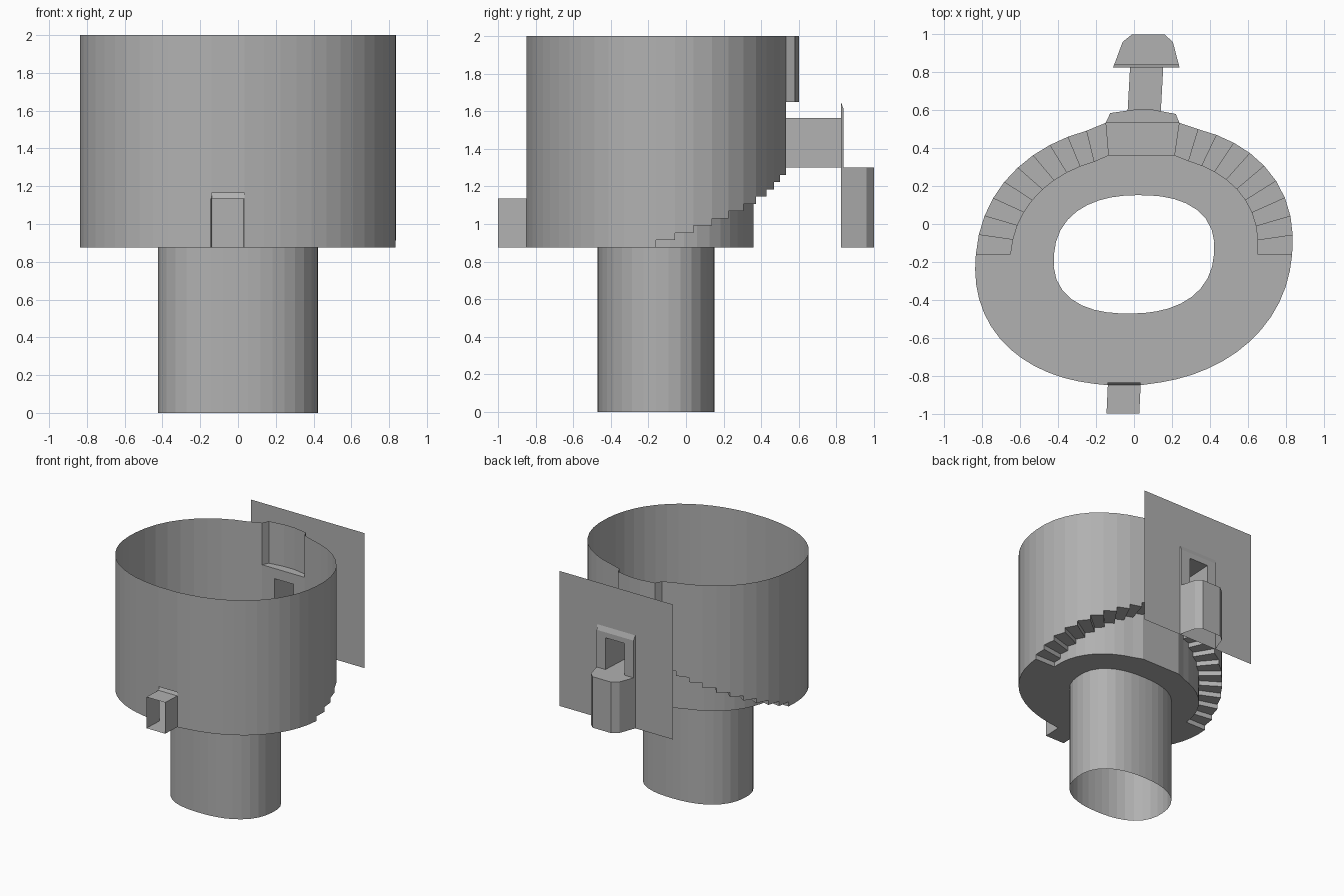
import bpy, bmesh
from math import pi, cos, sin, copysign

if "Cube" in bpy.data.objects:
    bpy.data.objects.remove(bpy.data.objects["Cube"])

CY, FLOOR, LAND, TOP = -0.16, 0.875, 1.3, 2.0
STEPS, SKEW = 10, 0.09

grey = bpy.data.materials.new("dark_grey")
grey.diffuse_color = (0.44, 0.44, 0.44, 1)
grey.use_nodes = True
grey.node_tree.nodes["Principled BSDF"].inputs["Base Color"].default_value = grey.diffuse_color


def add(name, bm):
    me = bpy.data.meshes.new(name)
    bm.to_mesh(me)
    bm.free()
    me.materials.append(grey)
    bpy.context.collection.objects.link(bpy.data.objects.new(name, me))


def make(name, polys):
    """Mesh object from a list of polygons (each a list of xyz points)."""
    bm = bmesh.new()
    for p in polys:
        bm.faces.new([bm.verts.new(v) for v in p])
    bmesh.ops.remove_doubles(bm, verts=bm.verts, dist=1e-4)
    bmesh.ops.recalc_face_normals(bm, faces=bm.faces)
    add(name, bm)


def oval(a, b, n, t):
    """Point on a rounded oval whose plan is slightly skewed."""
    c, s = cos(t), sin(t)
    x = copysign(a * abs(c) ** (2 / n), c)
    y = copysign(b * abs(s) ** (2 / n), s)
    return (x + SKEW * y, CY + y)


def arc(a, b, n, t0, t1, segs, end=None):
    """Oval arc resampled to even lengths, stopping at |x| = end if given."""
    pts = [oval(a, b, n, t0 + (t1 - t0) * i / 2000) for i in range(2001)]
    if end is not None:
        pts = [p for p in pts if p[0] * copysign(1, pts[0][0]) >= end]
    d = [0]
    for p, q in zip(pts, pts[1:]):
        d.append(d[-1] + ((p[0] - q[0]) ** 2 + (p[1] - q[1]) ** 2) ** 0.5)
    out, j = [], 0
    for i in range(segs + 1):
        while j < len(d) - 1 and d[j] < d[-1] * i / segs - 1e-9:
            j += 1
        out.append(pts[j])
    return out


def wall(p, q, z0, z1):
    return [(*p, z0), (*q, z0), (*q, z1), (*p, z1)]


def walls(path, z0, z1):
    return [wall(p, q, z0, z1) for p, q in zip(path, path[1:])]


def flat(path, z):
    return [(*p, z) for p in path]


def rect(x0, x1, y, z0, z1):
    return [(x0, y, z0), (x0, y, z1), (x1, y, z1), (x1, y, z0)]


def ring(r, s, closed=True):
    """Faces joining two rectangles; open rings skip the bottom side."""
    return [[r[i], r[(i + 1) % 4], s[(i + 1) % 4], s[i]] for i in range(4 if closed else 3)]


# Plan outlines
A, B, N = 0.834, 0.69, 2.17
outer_l = arc(A, B, N, pi, pi / 2, STEPS, 0.15)
outer_r = arc(A, B, N, 0, pi / 2, STEPS, 0.24)
outer_l[-1], outer_r[-1] = (-0.15, 0.533), (0.24, 0.533)
inner_l = arc(0.65, 0.52, N, pi, pi / 2, STEPS, 0.135)
inner_r = arc(0.65, 0.52, N, 0, pi / 2, STEPS, 0.215)
inner_l[-1], inner_r[-1] = (-0.135, 0.36), (0.215, 0.36)
front_l = arc(A, B, N, pi, 1.5 * pi, 14, 0.14)
front_r = arc(A, B, N, 2 * pi, 1.5 * pi, 14, -0.035)
while front_r[-1][0] < 0.1:
    front_r.pop()
front_r.append((0.035, -0.85))
front_l[-1] = (-0.14, -0.85)

# Drum wall, stepped along its back lower edge, and the stairs
drum = walls(front_l, FLOOR, TOP) + walls(front_r, FLOOR, TOP)
drum.append(wall(front_l[-1], front_r[-1], 1.165, TOP))
stairs, core = [], []
rise = (LAND - FLOOR) / (STEPS + 1)
for o, n in ((outer_l, inner_l), (outer_r, inner_r)):
    for i in range(STEPS):
        z = FLOOR + rise * (i + 1)
        drum.append(wall(o[i], o[i + 1], z, TOP))
        core.append(wall(n[i], n[i + 1], FLOOR, z))
        stairs.append(flat([o[i], o[i + 1], n[i + 1], n[i]], z))
        stairs.append(wall(o[i], n[i], z - rise, z))
    stairs.append(wall(o[-1], n[-1], LAND - rise, LAND))
stairs.append(flat([outer_l[-1], outer_r[-1], inner_r[-1], inner_l[-1]], LAND))
core.append(wall(inner_l[-1], inner_r[-1], FLOOR, LAND))
# Wall above the landing with the passage opening
near = rect(-0.037, 0.138, 0.533, LAND, 1.565)
drum += ring(rect(-0.15, 0.24, 0.533, LAND, 1.65), near, False)
# The upper part of that wall opens into the niche, so nothing is added there
make("drum_wall", drum)
make("stairs", stairs)
make("stair_inner_wall", core)

# Lower tube, open at both ends
tube = arc(0.422, 0.312, 2.35, 0, 2 * pi, 36)
make("lower_tube", walls(tube, 0, FLOOR))

# Drum floor with the tube hole
bm = bmesh.new()
outline = front_l + front_r[::-1] + inner_r + inner_l[::-1]
for loop in (outline, tube[:-1]):
    vs = [bm.verts.new((*p, FLOOR)) for p in loop]
    for i, v in enumerate(vs):
        bm.edges.new((v, vs[(i + 1) % len(vs)]))
bmesh.ops.triangle_fill(bm, use_beauty=True, edges=bm.edges[:], normal=(0, 0, 1))
bmesh.ops.remove_doubles(bm, verts=bm.verts, dist=1e-4)
add("drum_floor", bm)

# Niche at the back rim
niche = [(-0.15, 0.533), (-0.125, 0.585), (0, 0.603), (0.1, 0.603), (0.22, 0.58), (0.24, 0.533)]
make("niche", walls(niche, 1.65, TOP) + [flat(niche, 1.65)])

# Passage from the landing to the back panel
door = rect(-0.02, 0.155, 0.84, LAND, 1.565)
make("back_passage", ring(near, door))

# Back panel and door surround with a sloped lintel
surround = rect(-0.11, 0.24, 0.825, LAND, 1.65)
face = rect(-0.105, 0.235, 0.84, LAND, 1.61)
make("back_panel", ring(rect(-0.46, 0.59, 0.825, FLOOR, TOP), surround))
make("door_surround", ring(surround, face) + ring(face, door, False))

# Balcony below the back door, open underneath
balcony = [(-0.11, 0.825), (-0.06, 0.96), (-0.01, 1.0), (0.16, 1.0), (0.205, 0.96), (0.24, 0.825)]
make("balcony", walls(balcony, FLOOR, LAND) + [flat(balcony, LAND)])

# Front entrance tunnel, open at both ends, with a sloped inner lintel
mouth = rect(-0.145, 0.028, -1.0, FLOOR, 1.135)
mid = rect(-0.138, 0.035, -0.85, FLOOR, 1.135)
inside = rect(-0.14, 0.035, -0.836, FLOOR, 1.165)
make("front_tunnel", ring(mouth, mid) + ring(mid, inside))
